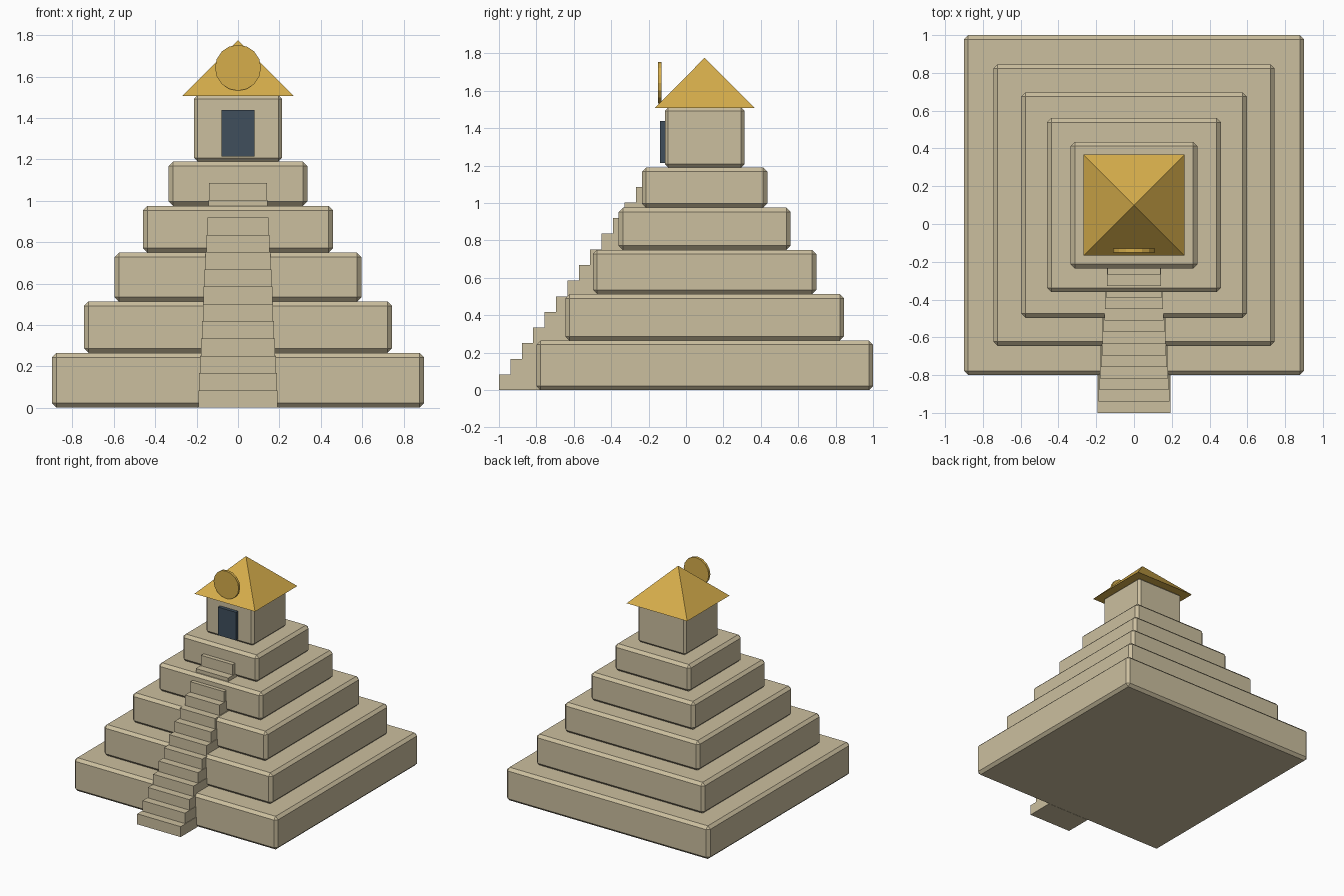
import bpy
import math

cube = bpy.data.objects.get("Cube")
if cube:
    bpy.data.objects.remove(cube, do_unlink=True)


def make_material(name, rgb):
    mat = bpy.data.materials.new(name)
    mat.use_nodes = True
    mat.diffuse_color = (*rgb, 1)
    mat.node_tree.nodes["Principled BSDF"].inputs["Base Color"].default_value = (*rgb, 1)
    return mat


stone = make_material("sandstone", (0.6, 0.52, 0.345))
gold = make_material("gold", (0.67, 0.42, 0.07))
dark = make_material("dark_blue", (0.05, 0.078, 0.108))


def finish(name, mat):
    obj = bpy.context.object
    obj.name = name
    obj.data.materials.append(mat)
    return obj


def box(name, half_x, y0, y1, z0, z1, mat, bevel=0):
    """Box centred on x, given by its y and z limits."""
    bpy.ops.mesh.primitive_cube_add(size=1, location=(0, (y0 + y1) / 2, (z0 + z1) / 2))
    obj = finish(name, mat)
    obj.scale = (2 * half_x, y1 - y0, z1 - z0)
    bpy.ops.object.transform_apply(location=False, rotation=False, scale=True)
    if bevel:
        mod = obj.modifiers.new("chamfer", "BEVEL")
        mod.width = bevel
        mod.segments = 1
    return obj


# Stacked tiers, then the shrine room on top
CENTRE_Y = 0.1
levels = [0, 0.265, 0.513, 0.75, 0.975, 1.19]
halves = [0.9, 0.745, 0.597, 0.46, 0.335]
for i, half in enumerate(halves):
    box(f"tier_{i + 1}", half, CENTRE_Y - half, CENTRE_Y + half,
        levels[i], levels[i + 1], stone, bevel=0.022)
box("shrine_room", 0.213, CENTRE_Y - 0.213, CENTRE_Y + 0.213, 1.19, 1.51, stone, bevel=0.018)

# Stairway narrowing towards the top
RISE, RUN = 0.0836, 0.061
for i in range(13):
    front = -1 + i * RUN
    box(f"stair_{i + 1}", 0.192 - i * 0.0044, front, front + 0.22,
        i * RISE, (i + 1) * RISE, stone)

# Doorway
box("door", 0.08, -0.14, -0.1, 1.215, 1.44, dark)

# Pyramid roof
bpy.ops.mesh.primitive_cone_add(vertices=4, radius1=0.268 * math.sqrt(2), radius2=0, depth=0.27,
                                location=(0, CENTRE_Y, 1.642), rotation=(0, 0, math.pi / 4))
finish("roof", gold)

# Sun disc above the door
bpy.ops.mesh.primitive_cylinder_add(vertices=16, radius=0.111, depth=0.02,
                                    location=(0, -0.14, 1.643), rotation=(math.pi / 2, 0, 0))
finish("sun_disc", gold)
